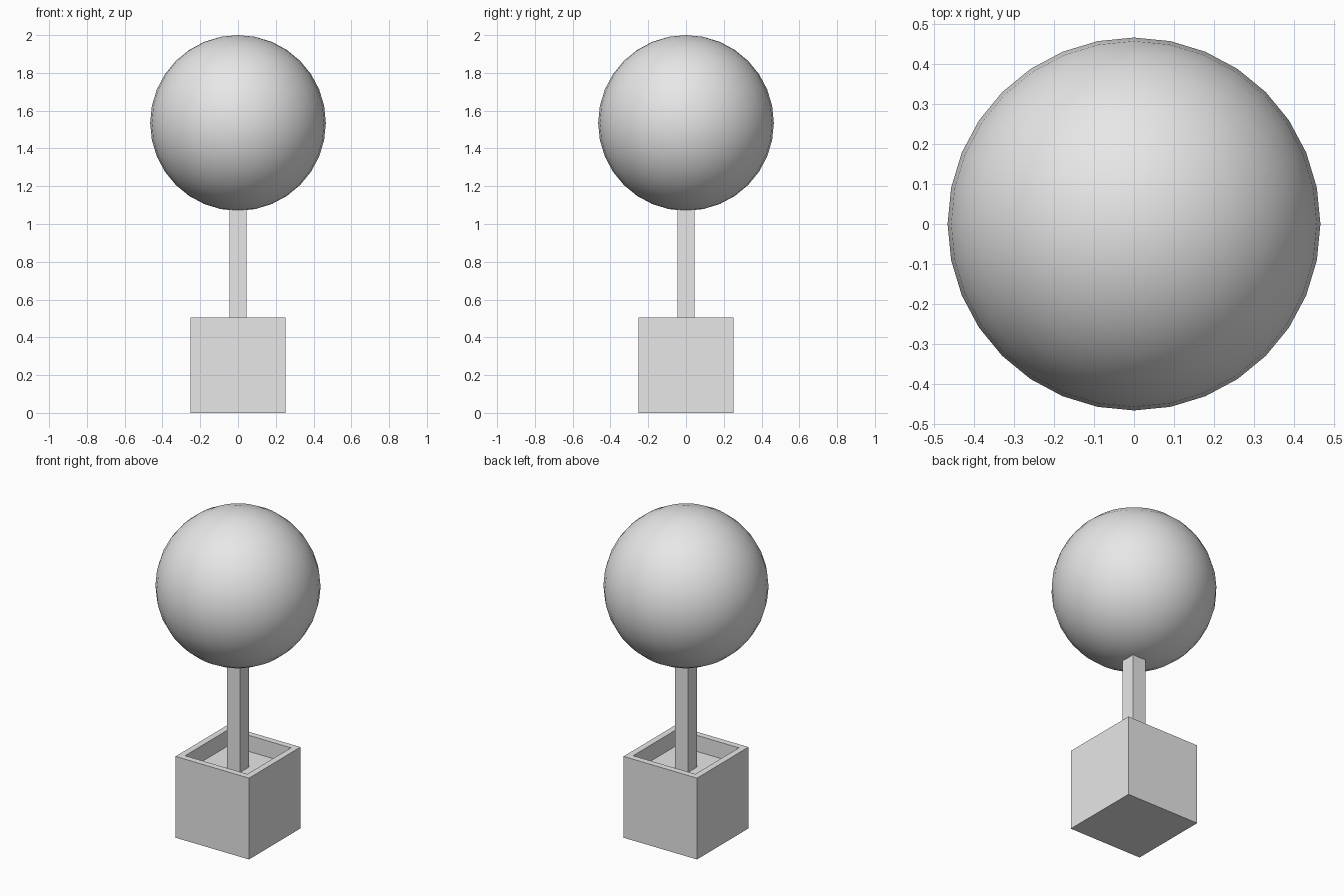
import bpy
import bmesh

if "Cube" in bpy.data.objects:
    bpy.data.objects.remove(bpy.data.objects["Cube"], do_unlink=True)

# One plain grey for everything
GREY = (0.8, 0.8, 0.8, 1)
grey = bpy.data.materials.new("plain grey")
grey.use_nodes = True
grey.diffuse_color = GREY
grey.node_tree.nodes["Principled BSDF"].inputs["Base Color"].default_value = GREY

BOX = 0.505      # planter side
WALL = 0.055     # planter wall thickness
DEPTH = 0.1      # recess depth
STEM = 0.09      # trunk side
RADIUS = 0.465   # crown radius
CROWN_Z = 2 - RADIUS


def add_block(name, width, z0, z1):
    """Square upright block between two heights."""
    bpy.ops.mesh.primitive_cube_add(size=1, location=(0, 0, (z0 + z1) / 2))
    ob = bpy.context.object
    ob.name = name
    ob.scale = (width, width, z1 - z0)
    bpy.ops.object.transform_apply(location=True, rotation=False, scale=True)
    ob.data.materials.append(grey)
    return ob


# Planter box with a sunken top
planter = add_block("planter_box", BOX, 0, BOX)
bm = bmesh.new()
bm.from_mesh(planter.data)
top = max(bm.faces, key=lambda f: f.calc_center_median().z)
bmesh.ops.inset_region(bm, faces=[top], thickness=WALL)
walls = bmesh.ops.extrude_discrete_faces(bm, faces=[top])
floor = walls["faces"][0]
bmesh.ops.translate(bm, verts=floor.verts, vec=(0, 0, -DEPTH))
bmesh.ops.recalc_face_normals(bm, faces=bm.faces)
bm.to_mesh(planter.data)
bm.free()

# Square trunk from the recess floor into the crown
add_block("trunk", STEM, BOX - DEPTH, CROWN_Z - RADIUS + 0.02)

# Round crown
bpy.ops.mesh.primitive_uv_sphere_add(segments=32, ring_count=16, radius=RADIUS,
                                     location=(0, 0, CROWN_Z))
crown = bpy.context.object
crown.name = "crown"
crown.data.materials.append(grey)
bpy.ops.object.shade_smooth()
